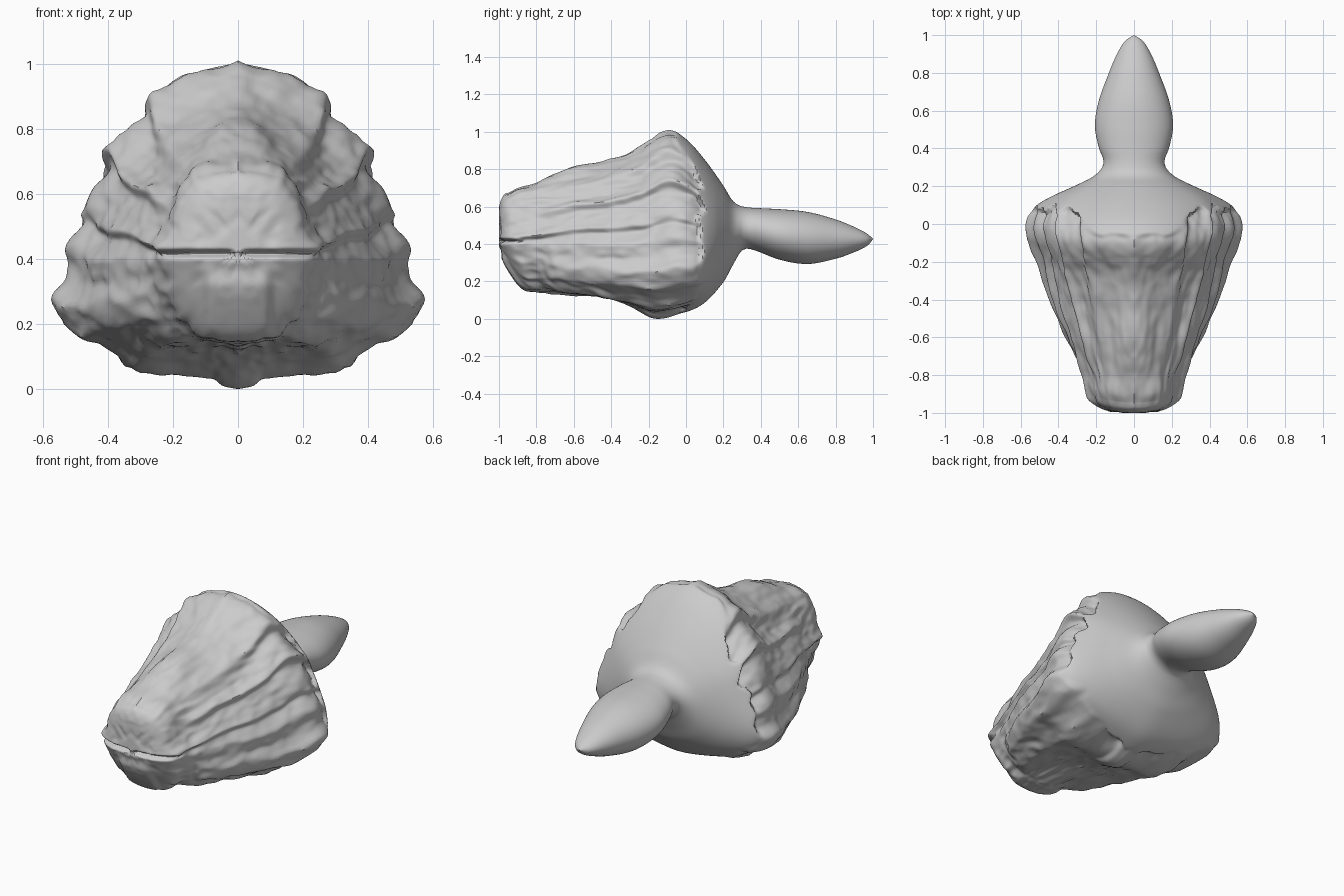
import bpy, bmesh, math
from mathutils import Vector, noise

if "Cube" in bpy.data.objects:
    bpy.data.objects.remove(bpy.data.objects["Cube"])

# Half cross-sections (x, z), crown to chin: rear rim, mid head, snout
RIM = [(0, 1.015), (.1, .99), (.18, .95), (.285, .905), (.285, .84), (.36, .79), (.425, .745),
       (.40, .70), (.44, .63), (.48, .545), (.47, .51), (.53, .43), (.53, .34), (.575, .265),
       (.53, .165), (.43, .13), (.34, .055), (.2, .04), (.08, .03), (.05, .01), (0, 0)]
MID = [(0, .85), (.06, .83), (.12, .78), (.20, .745), (.215, .69), (.24, .65), (.295, .625),
       (.28, .585), (.325, .54), (.365, .495), (.345, .46), (.38, .40), (.37, .33), (.40, .265),
       (.365, .19), (.3, .17), (.25, .125), (.15, .13), (.08, .13), (.04, .125), (0, .12)]
SNOUT = [(0, .70), (.05, .695), (.10, .685), (.15, .665), (.18, .63), (.2, .59), (.215, .55),
         (.23, .51), (.25, .47), (.275, .44), (.245, .42), (.25, .40), (.24, .36), (.235, .31),
         (.22, .26), (.2, .22), (.16, .19), (.13, .17), (.09, .16), (.05, .155), (0, .15)]

# Outline along the length: y -> height / width
TOP = [(-.95, .685), (-.9, .71), (-.8, .735), (-.6, .82), (-.4, .865), (-.25, .92), (-.1, 1.015),
       (0, .965), (.1, .855), (.2, .715), (.25, .635), (.3, .605), (.4, .595), (.5, .59),
       (.65, .575), (.8, .535), (.9, .495), (.97, .458), (1, .431)]
BOT = [(-.95, .15), (-.6, .13), (-.45, .115), (-.3, .06), (-.16, .004), (0, .04), (.1, .09),
       (.2, .2), (.25, .29), (.3, .37), (.35, .375), (.5, .32), (.65, .297), (.8, .325),
       (.9, .36), (.97, .395), (1, .429)]
WID = [(-.95, .25), (-.8, .29), (-.6, .37), (-.4, .45), (-.2, .52), (-.03, .57), (.05, .553),
       (.1, .515), (.15, .435), (.2, .325), (.25, .22), (.3, .168), (.34, .162), (.4, .185),
       (.52, .207), (.65, .187), (.8, .133), (.9, .09), (.97, .046), (1, .001)]


def curve(keys, t):
    """Smooth interpolation through the keys."""
    n = len(keys)
    if t <= keys[0][0]:
        return keys[0][1]
    for i in range(n - 1):
        (a, p), (b, q) = keys[i], keys[i + 1]
        if t <= b:
            def slope(k):
                l, r = keys[max(k - 1, 0)], keys[min(k + 1, n - 1)]
                return (r[1] - l[1]) / (r[0] - l[0])
            h = b - a
            u = (t - a) / h
            return (p * (2*u**3 - 3*u*u + 1) + q * (3*u*u - 2*u**3)
                    + h * (slope(i) * (u**3 - 2*u*u + u) + slope(i + 1) * (u**3 - u*u)))
    return keys[-1][1]


def step(a, b, t):
    u = min(max((t - a) / (b - a), 0), 1)
    return u * u * (3 - 2 * u)


def resampled(sec):
    """Insert SUB points along each segment of a section."""
    pts = []
    for i in range(len(sec) - 1):
        for k in range(SUB):
            pts.append(Vector(sec[i]).lerp(Vector(sec[i + 1]), k / SUB))
    return pts + [Vector(sec[-1])]


def smoothed(pts, passes):
    """Average neighbours (mirrored at the centre line), scale to width 1, height 0..1."""
    for _ in range(passes):
        flip = lambda p: Vector((-p.x, p.y))
        ext = [flip(pts[1])] + pts + [flip(pts[-2])]
        pts = [(ext[i] + ext[i + 1] * 2 + ext[i + 2]) / 4 for i in range(len(pts))]
    w, lo, hi = max(p.x for p in pts), pts[-1].y, pts[0].y
    return [Vector((max(p.x, 0) / w, (p.y - lo) / (hi - lo))) for p in pts]


SUB = 6
rim, mid, snout = (smoothed(resampled(s), 2) for s in (RIM, MID, SNOUT))
dome = smoothed(rim, 130)
N = len(rim)
oval = [Vector((math.sin(math.pi * i / (N - 1)), .5 + .5 * math.cos(math.pi * i / (N - 1))))
        for i in range(N)]


def ring(y):
    top, bot, wid = curve(TOP, y), curve(BOT, y), curve(WID, y)
    out = []
    for i in range(N):
        p = snout[i].lerp(mid[i], step(-.95, -.5, y))
        p = p.lerp(rim[i], step(-.5, -.12, y))
        # Rough plates give way to the smooth rear dome
        edge = -.07 + .13 * step(.08, .25, i / N) - .10 * step(.75, .95, i / N)
        edge += .05 * noise.noise(Vector((i * .12, 3, 1)))
        p = p.lerp(dome[i], step(edge, edge + .03, y))
        p = p.lerp(oval[i], step(.08, .3, y))
        rough = 1 - step(edge - .01, edge + .03, y)
        out.append([Vector((p.x * wid, y, bot + p.y * (top - bot))), rough])
    return out


# Rings: blunt muzzle cap, then head, dome and rear stem
rings = []
base = ring(-.95)
for k in range(22):
    s = .01 + .97 * k / 21
    y = -.95 - .05 * (1 - s ** 5) ** .6
    rings.append([[Vector((p.x * s, y, .425 + (p.z - .425) * s)), r] for p, r in base])
for k in range(130):
    rings.append(ring(-.95 + 1.25 * k / 130))
for k in range(46):
    rings.append(ring(.3 + .7 * math.sin(math.pi / 2 * k / 45)))

bm = bmesh.new()
grid = []
for rg in rings:
    row = []
    for i, (p, rough) in enumerate(rg):
        c = p.copy()
        front = 1 - step(-.95, -.68, p.y)
        # Rounded muzzle, receding chin with a centre plate, mouth slit
        c.y += front * (.6 * p.x ** 2 + .12 * max(0, .40 - p.z) / .25)
        if p.y < -.93:
            c.y -= .02 * (1 - step(.08, .12, p.x)) * (1 - step(.32, .38, p.z))
        c.y += .03 * math.exp(-((p.z - .42) / .01) ** 2) * (1 - step(-.95, -.88, p.y)) \
            * step(.003, .03, p.x + abs(p.z - .425))
        # Rocky grain stretched along the head
        if rough > 0:
            q = Vector((p.x * 9, p.y * 3, p.z * 9))
            d = noise.noise(q) * .013 + noise.noise(q * 3) * .007
            d += (.5 - abs(noise.noise(q * 1.7 + Vector((5, 5, 5))))) * .01 - .005
            away = Vector((p.x, 0, p.z - .425))
            c += away.normalized() * d * rough * step(.1, .22, away.length) * step(0, .06, p.z)
            if p.y < -.951:
                c.y += d * .6
        c.x = 0 if i in (0, N - 1) else max(c.x, 0)
        c.y = max(c.y, -1)
        row.append(bm.verts.new(c))
    grid.append(row)
for a, b in zip(grid, grid[1:]):
    for i in range(N - 1):
        bm.faces.new((a[i], a[i + 1], b[i + 1], b[i]))

# Mirror the half and weld the seam
geo = bmesh.ops.duplicate(bm, geom=bm.verts[:] + bm.edges[:] + bm.faces[:])["geom"]
for v in geo:
    if isinstance(v, bmesh.types.BMVert):
        v.co.x = -v.co.x
bmesh.ops.reverse_faces(bm, faces=[f for f in geo if isinstance(f, bmesh.types.BMFace)])
bmesh.ops.remove_doubles(bm, verts=bm.verts[:], dist=.0003)
bmesh.ops.recalc_face_normals(bm, faces=bm.faces[:])
low = min(v.co.z for v in bm.verts)
bmesh.ops.translate(bm, verts=bm.verts[:], vec=(0, 0, -low))
me = bpy.data.meshes.new("beast_head")
bm.to_mesh(me)
bm.free()
head = bpy.data.objects.new("beast_head", me)
bpy.context.collection.objects.link(head)
bpy.context.view_layer.objects.active = head
head.select_set(True)
bpy.ops.object.shade_smooth_by_angle(angle=math.radians(40))
